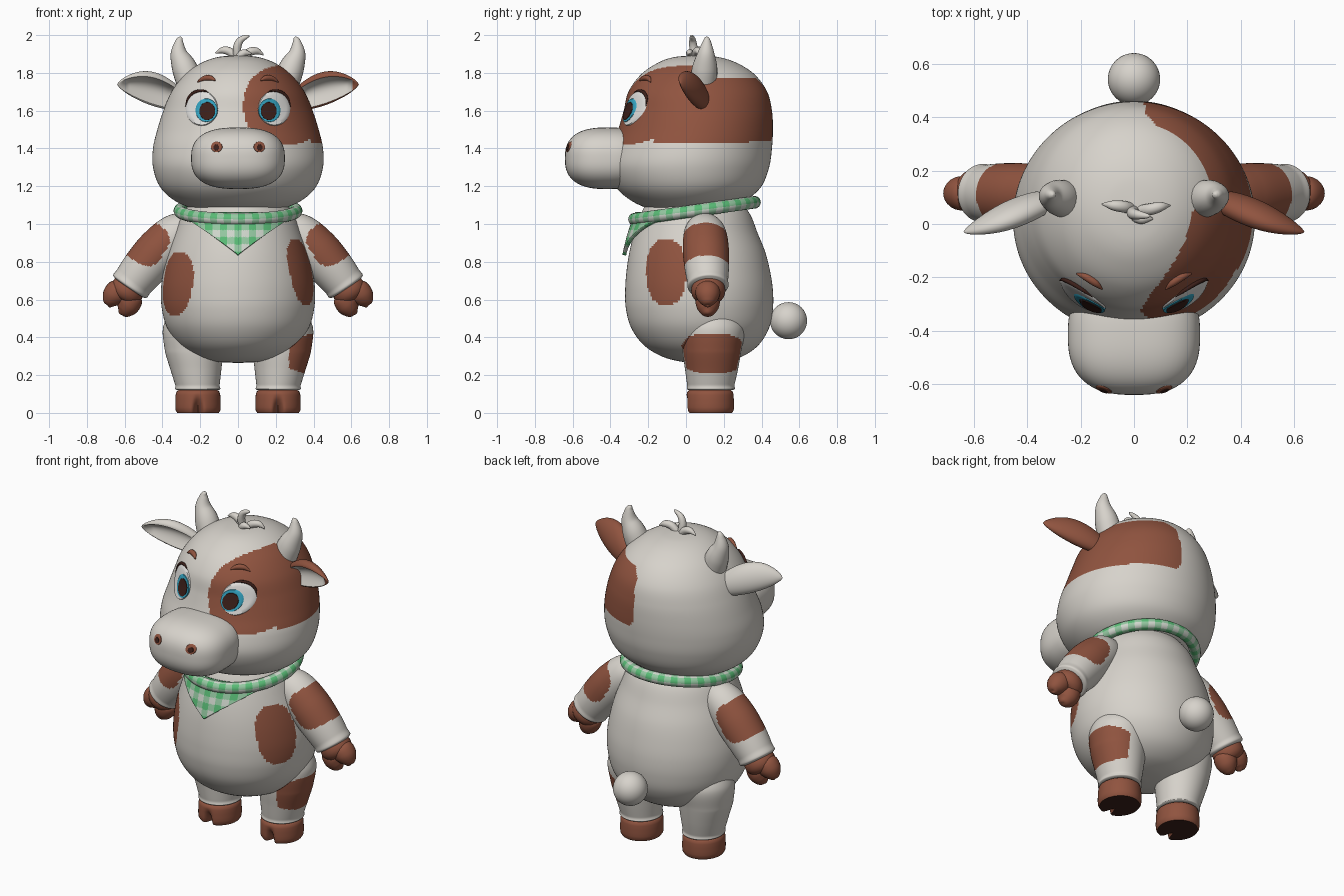
import bpy, bmesh, math
from mathutils import Vector

if "Cube" in bpy.data.objects:
    bpy.data.objects.remove(bpy.data.objects["Cube"])

COLOURS = {"cream": (.68, .65, .60), "brown": (.28, .088, .05), "dark": (.045, .014, .01),
           "eye_white": (.76, .75, .73), "iris_blue": (.035, .38, .55),
           "green": (.10, .50, .18), "mid_green": (.30, .58, .36), "pale_green": (.64, .69, .62)}
MATS = {}
for key, c in COLOURS.items():
    MATS[key] = bpy.data.materials.new(key)
    MATS[key].diffuse_color = (*c, 1)
PI = math.pi


def skin(name, rings, mats, rule=None, loop=True, closed=False, caps=True):
    """Skin a list of point rings; rule(centre, ring, column) gives a material index."""
    bm = bmesh.new()
    vs = [[bm.verts.new(p) for p in r] for r in rings]
    n, m = len(vs), len(vs[0])
    for i in range(n if closed else n - 1):
        for j in range(m if loop else m - 1):
            a, b, k = vs[i], vs[(i + 1) % n], (j + 1) % m
            f = bm.faces.new((a[j], a[k], b[k], b[j]))
            f.material_index = rule(f.calc_center_median(), i, j) if rule else 0
    if loop and caps and not closed:
        for i, r in ((0, vs[0]), (n - 2, vs[-1])):
            f = bm.faces.new(r)
            f.material_index = rule(f.calc_center_median(), i, 0) if rule else 0
    bmesh.ops.recalc_face_normals(bm, faces=bm.faces)
    me = bpy.data.meshes.new(name)
    bm.to_mesh(me)
    bm.free()
    for k in mats:
        me.materials.append(MATS[k])
    me.shade_smooth()
    me.set_sharp_from_angle(angle=math.radians(50))
    ob = bpy.data.objects.new(name, me)
    bpy.context.collection.objects.link(ob)
    return ob


def spline(pts, n):
    """Catmull-Rom samples, n per segment."""
    out, last = [], len(pts) - 1
    for i in range(last):
        p = [pts[max(0, min(last, i + k))] for k in (-1, 0, 1, 2)]
        for s in range(n):
            t = s / n
            out.append(tuple(.5 * (2 * b + (c - a) * t + (2 * a - 5 * b + 4 * c - d) * t * t
                                   + (3 * b - a - 3 * c + d) * t ** 3) for a, b, c, d in zip(*p)))
    return out + [tuple(pts[-1])]


def stack(rows, m, cx=0):
    """Horizontal elliptical rings from rows of (z, half width, front y, back y)."""
    return [[Vector((cx + rx * math.cos(2 * PI * j / m),
                     (f + b) / 2 + (b - f) / 2 * math.sin(2 * PI * j / m), z))
             for j in range(m)] for z, rx, f, b in rows]


def tube(name, pts, mats, rule=None, n=8, m=24):
    """Round tube through (x, y, z, radius) points."""
    s = spline(pts, n)
    rings = []
    for i, q in enumerate(s):
        d = Vector(s[min(i + 1, len(s) - 1)][:3]) - Vector(s[max(i - 1, 0)][:3])
        u = d.cross(Vector((0, 1, 0))).normalized()
        v = d.normalized().cross(u)
        r = max(q[3], .0005)
        rings.append([Vector(q[:3]) + r * (u * math.cos(2 * PI * j / m) + v * math.sin(2 * PI * j / m))
                      for j in range(m)])
    return skin(name, rings, mats, rule)


def front_y(rows, x, z):
    """Front surface y of a stack at x, z."""
    for a, b in zip(rows, rows[1:]):
        if a[0] <= z <= b[0] and b[0] > a[0]:
            t = (z - a[0]) / (b[0] - a[0])
            _, rx, f, k = (p + (q - p) * t for p, q in zip(a, b))
            return (f + k) / 2 - (k - f) / 2 * math.sqrt(max(0, 1 - (x / rx) ** 2))
    return 0


def decal(name, surf, cx, cz, rx, rz, off, mat):
    """Thin disc laid on a front surface."""
    rings = [[Vector((x, surf(x, z) - off * (1 if r < 1 else .1), z)) for x, z in
              ((cx + rx * r * math.cos(2 * PI * j / 40), cz + rz * r * math.sin(2 * PI * j / 40))
               for j in range(40))] for r in (.02, .25, .5, .75, .95, 1)]
    return skin(name, rings, [mat])


def oval(u, v, p=2.4):
    return abs(u) ** p + abs(v) ** p < 1


# Body with side patches
leg_patch = lambda c: c.x > .27 and oval((c.y - .14) / .165, (c.z - .315) / .105, 3)
BODY = spline([(.265, .02, .06, .10), (.272, .12, -.03, .20), (.30, .22, -.13, .30), (.36, .31, -.225, .385),
               (.45, .375, -.29, .44), (.55, .403, -.318, .46), (.65, .408, -.322, .46), (.75, .395, -.315, .445),
               (.85, .37, -.30, .42), (.95, .335, -.275, .38), (1.05, .295, -.24, .34), (1.13, .24, -.2, .28)], 9)


def body_rule(c, i, j):
    if c.x > 0:
        return int(oval((c.y + .105) / .105, (c.z - .745) / .175) or leg_patch(c))
    return int(oval((c.y + .13) / .115, (c.z - .685) / .168))


skin("body", stack(BODY, 192), ["cream", "brown"], body_rule)

# Head with the patch round one eye and across the side
HEAD = spline([(1.05, .02, -.02, .04), (1.06, .14, -.12, .14), (1.085, .25, -.21, .24), (1.13, .345, -.30, .325),
               (1.20, .415, -.375, .40), (1.30, .45, -.415, .44), (1.40, .45, -.40, .455), (1.50, .427, -.36, .46),
               (1.60, .395, -.33, .455), (1.70, .352, -.305, .43), (1.79, .282, -.24, .365), (1.85, .20, -.155, .275),
               (1.882, .115, -.07, .18), (1.893, .02, .04, .08)], 10)


def head_rule(c, i, j):
    eye = c.y < .05 and oval((c.x - .25) / .222, (c.z - .63 - 1) / .212, 2.2)
    band = c.y > -.17 and c.x > 0 and 1.425 + .03 * max(0, c.y) < c.z < 1.77 \
        and c.x > .04 + 8 * max(0, abs(c.z - 1.6) - .1) ** 2
    return int(eye or band)


skin("head", stack(HEAD, 208), ["cream", "brown"], head_rule)
head_y = lambda x, z: front_y(HEAD, x, z)

# Muzzle as a rounded block, with nostrils
MC, MR, MP = (0, -.415, 1.348), (.248, .226, .163), 2.6


def muzzle_point(a, b):
    d = (math.cos(a) * math.sin(b), -math.cos(b), math.sin(a) * math.sin(b))
    k = sum(abs(e) ** MP for e in d) ** (-1 / MP)
    return Vector([c + r * e * k for c, r, e in zip(MC, MR, d)])


def muzzle_y(x, z):
    return MC[1] - MR[1] * max(0, 1 - abs(x / MR[0]) ** MP - abs((z - MC[2]) / MR[2]) ** MP) ** (1 / MP)


skin("muzzle", [[muzzle_point(2 * PI * j / 64, .001 + (PI - .002) * i / 40) for j in range(64)]
                for i in range(41)], ["cream"])

for s, side in ((1, "right"), (-1, "left")):
    decal("nostril_" + side, muzzle_y, s * .113, 1.408, .03, .028, .004, "brown")
    decal("nostril_hole_" + side, muzzle_y, s * .115, 1.405, .016, .016, .007, "dark")
    # Eyes, lashes and brows
    decal("eye_white_" + side, head_y, s * .192, 1.612, .085, .092, .008, "eye_white")
    decal("iris_" + side, head_y, s * .167, 1.602, .06, .064, .012, "iris_blue")
    decal("pupil_" + side, head_y, s * .163, 1.598, .043, .049, .016, "dark")
    lash = [(s * (.192 + .087 * math.cos(a)), 1.612 + .094 * math.sin(a)) for a in (.1, .6, 1.1, 1.6, 2)]
    tube("lash_" + side, [(x, head_y(x, z) - .006, z, r) for (x, z), r in
                          zip(lash, (.001, .007, .009, .007, .001))], ["dark"], m=10)
    brow = [(.12, 1.76), (.145, 1.772), (.18, 1.77), (.215, 1.752)]
    tube("brow_" + side, [(s * x, head_y(x, z) - .004, z, r) for (x, z), r in
                          zip(brow, (.003, .014, .014, .003))], ["brown"], m=12)
    # Horns
    tube("horn_" + side, [(s * .25, .09, 1.74, .072), (s * .285, .10, 1.83, .066), (s * .312, .106, 1.90, .046),
                          (s * .312, .11, 1.96, .024), (s * .305, .11, 1.985, .012), (s * .303, .11, 1.992, .001)],
         ["cream"])
    # Dished ears
    H, D = Vector((0, -.35, .93)), Vector((0, -.93, -.35))
    rings = []
    for i in range(41):
        t = i / 40
        w = max(0, math.sin(PI * (.17 + .83 * t))) ** .7
        base = Vector((s * (.30 + .34 * t), .09 - .12 * t, 1.66 + .08 * t + .02 * math.sin(PI * t)))
        ring = []
        for j in range(48):
            q, c = math.sin(2 * PI * j / 48), math.cos(2 * PI * j / 48)
            if c > 0:
                c -= 1.4 * max(0, 1 - (q / .82) ** 2) * min(1, 2 * math.sin(PI * t))
            ring.append(base + H * (.095 * w * q) + D * (.055 * w * c))
        rings.append(ring)
    inner = lambda c, i, j: 0 if i < 36 and (j < 7 or j > 40) else 1
    skin("ear_" + side, rings, ["cream", "brown" if s > 0 else "cream"], inner)

    # Arms with an outer patch
    def arm_rule(c, i, j):
        px, pz = abs(c.x) - .52, c.z - .925
        return int(oval((.55 * px - .83 * pz) / .115, (.83 * px + .55 * pz) / .15, 3.5))
    tube("arm_" + side, [(s * x, y, z, r) for x, y, z, r in (
        (.22, .09, .98, .08), (.32, .10, .945, .112), (.41, .105, .865, .122), (.49, .11, .775, .118),
        (.55, .115, .70, .108), (.575, .117, .665, .10), (.578, .117, .66, .01))],
        ["cream", "brown"], arm_rule, 16, 64)
    # Cloven hands
    tube("hand_" + side, [(s * x, .118, z, r) for x, z, r in (
        (.555, .69, .06), (.575, .665, .087), (.60, .63, .087), (.617, .605, .06), (.62, .60, .002))], ["brown"])
    for k, toe in ((-1, "inner"), (1, "outer")):
        tube("hand_toe_%s_%s" % (toe, side), [(s * (x + k * .83 * o), .115, z + k * .55 * o, r) for x, z, o, r in (
            (.585, .65, .03, .03), (.598, .63, .038, .062), (.62, .595, .045, .062),
            (.64, .565, .044, .044), (.652, .547, .04, .02), (.655, .543, .04, .002))], ["brown"])
    # Legs
    leg = spline([(.55, .12, .03, .26), (.45, .165, -.02, .31), (.33, .155, -.018, .293), (.23, .135, -.005, .275),
                  (.15, .118, .006, .257), (.122, .112, .012, .25), (.118, .02, .1, .15)], 14)
    rings = stack(leg, 96)
    for r in rings:
        for p in r:
            p.x += s * (.212 + .02 * max(0, min(1, (p.z - .12) / .2)))
    skin("leg_" + side, rings, ["cream", "brown"], lambda c, i, j: int(leg_patch(c)))
    # Feet with a front cleft and dark soles
    foot = [(0, .004, .12, .13)] + [(z, .118 - e, .003 + e, .252 - e) for z, e in (
        (0, .008), (.012, 0), (.03, -.002), (.05, -.002), (.07, -.001), (.095, 0), (.112, .004), (.12, .014))] \
        + [(.121, .01, .12, .13)]
    rings = stack(foot, 96, s * .212)
    for r in rings[1:-1]:
        for j, p in enumerate(r):
            d = 2 * PI * j / 96 - 1.5 * PI
            p.y += .075 * math.exp(-(d / .16) ** 2) * max(0, 1 - p.z / .09)
    skin("foot_" + side, rings, ["brown", "dark"], lambda c, i, j: int(i == 0))

# Tuft of hair
for k, pts in enumerate((
        [(0, .05, 1.87, .022), (-.005, .04, 1.93, .022), (.012, .035, 1.972, .018), (.05, .03, 1.993, .009), (.062, .03, 1.992, .001)],
        [(.02, .05, 1.875, .02), (.06, .055, 1.91, .022), (.10, .065, 1.915, .018), (.135, .07, 1.895, .003)],
        [(-.01, .06, 1.875, .02), (-.04, .065, 1.91, .022), (-.08, .07, 1.92, .018), (-.12, .075, 1.905, .003)],
        [(.0, .03, 1.875, .02), (.03, .02, 1.905, .02), (.07, .02, 1.90, .004)])):
    tube("hair_lock_%d" % (k + 1), pts, ["cream"], m=16)

# Ball tail
bpy.ops.mesh.primitive_uv_sphere_add(segments=48, ring_count=24, radius=.098, location=(0, .543, .488))
tail = bpy.context.object
tail.name = "tail"
tail.data.materials.append(MATS["cream"])
tail.data.shade_smooth()

# Checked neckerchief: rolled collar and front triangle
CHECK = ["pale_green", "mid_green", "green"]
rings = []
for i in range(168):
    a = 2 * PI * i / 168
    c, out = Vector((.308 * math.cos(a), .045 + .318 * math.sin(a), 1.07 + .045 * math.sin(a))), \
        Vector((math.cos(a), math.sin(a), 0))
    rings.append([c + .033 * (out * math.cos(2 * PI * j / 24) + Vector((0, 0, math.sin(2 * PI * j / 24))))
                  for j in range(24)])
skin("neckerchief_collar", rings, CHECK, lambda c, i, j: int(i % 6 < 3) + int(j % 8 < 4), closed=True)

rings = []
for i in range(49):
    row = []
    for j in range(97):
        u = j / 48 - 1
        x, low = .30 * u, .835 + .215 * abs(u) ** .95
        z = 1.06 + (low - 1.06) * i / 48
        row.append(Vector((x, front_y(BODY, x, z) - .024, z)))
    rings.append(row)
flap = skin("neckerchief_flap", rings, CHECK, lambda c, i, j: int((c.x + .019) % .075 < .038)
            + int((c.z + .01) % .075 < .038), loop=False)
mod = flap.modifiers.new("thickness", "SOLIDIFY")
mod.thickness, mod.offset = .02, 0

for m in bpy.data.materials:
    if m.users and not m.is_grease_pencil:
        m.use_nodes = True
        m.node_tree.nodes["Principled BSDF"].inputs["Base Color"].default_value = m.diffuse_color
